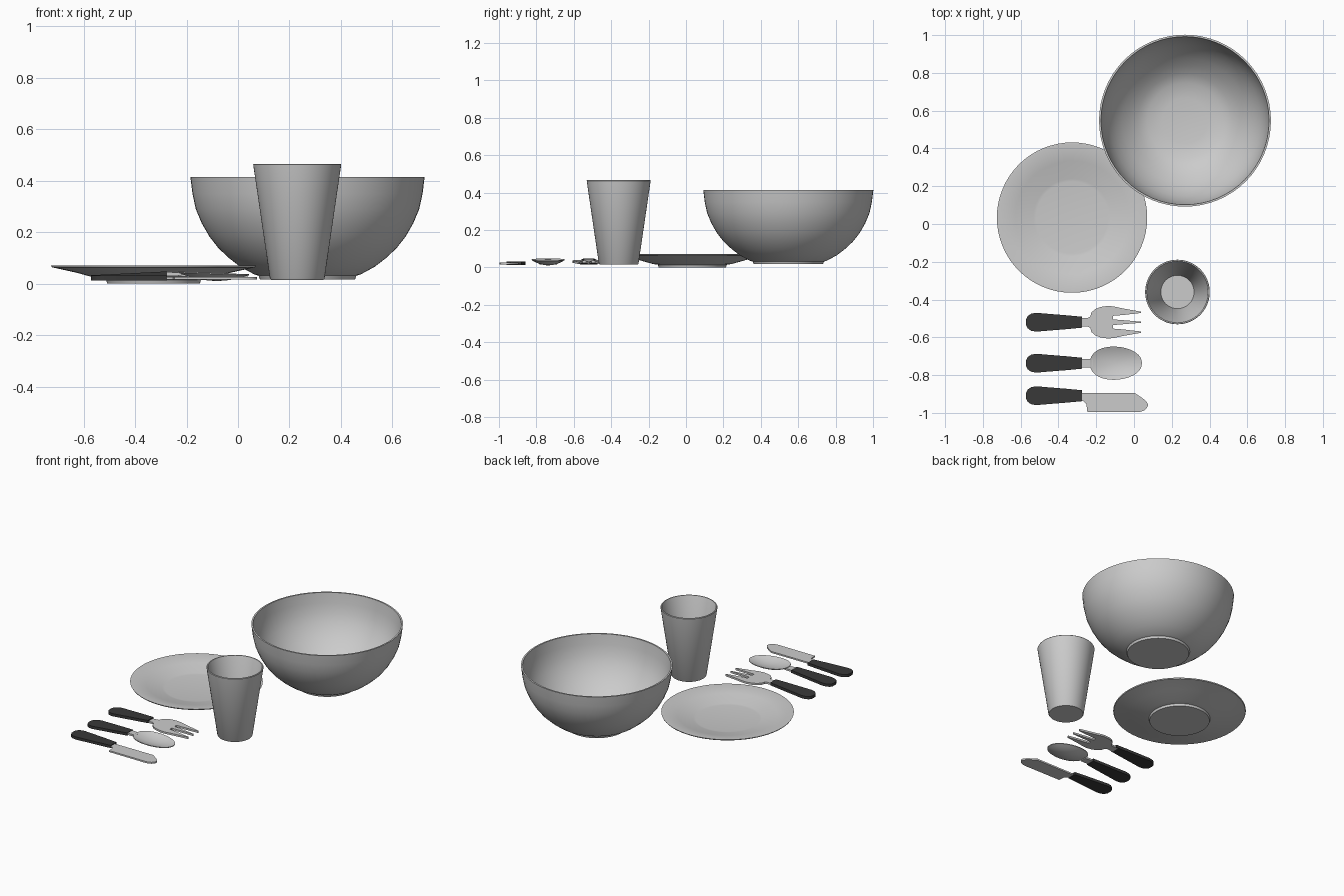
import bpy, bmesh, math

if "Cube" in bpy.data.objects:
    bpy.data.objects.remove(bpy.data.objects["Cube"])

dark = bpy.data.materials.new("dark_grip")
dark.diffuse_color = (0.04, 0.04, 0.04, 1)
dark.use_nodes = True
dark.node_tree.nodes["Principled BSDF"].inputs["Base Color"].default_value = dark.diffuse_color


def finish(bm, name, angle=35, mat=None):
    bmesh.ops.remove_doubles(bm, verts=bm.verts, dist=1e-5)
    bmesh.ops.recalc_face_normals(bm, faces=bm.faces)
    me = bpy.data.meshes.new(name)
    bm.to_mesh(me)
    bm.free()
    ob = bpy.data.objects.new(name, me)
    bpy.context.collection.objects.link(ob)
    if mat:
        me.materials.append(mat)
    bpy.ops.object.select_all(action='DESELECT')
    ob.select_set(True)
    bpy.context.view_layer.objects.active = ob
    bpy.ops.object.shade_smooth_by_angle(angle=math.radians(angle))
    return ob


def lathe(name, cx, cy, profile, n=64):
    """Spin an (r, z) outline about the vertical axis."""
    bm = bmesh.new()
    vs = [bm.verts.new((cx + r, cy, z)) for r, z in profile]
    es = [bm.edges.new(p) for p in zip(vs, vs[1:])]
    bmesh.ops.spin(bm, geom=vs + es, cent=(cx, cy, 0), axis=(0, 0, 1),
                   angle=2 * math.pi, steps=n, use_merge=True)
    return finish(bm, name)


def strip(bm, stations, z_of, thick):
    """Closed slab through stations (x, y_low, y_high), bent along z_of(x)."""
    loops = []
    for x, lo, hi in stations:
        z = z_of(x)
        loops.append([bm.verts.new(c) for c in
                      ((x, lo, z), (x, hi, z), (x, hi, z + thick), (x, lo, z + thick))])
    for a, b in zip(loops, loops[1:]):
        for i in range(4):
            j = (i + 1) % 4
            bm.faces.new((a[i], a[j], b[j], b[i]))
    bm.faces.new(loops[0])
    bm.faces.new(loops[-1][::-1])


def grip(name, cy, z_of):
    half = [(-0.571, 0.016), (-0.562, 0.033), (-0.545, 0.045), (-0.518, 0.05),
            (-0.46, 0.045), (-0.36, 0.037), (-0.275, 0.029)]
    bm = bmesh.new()
    strip(bm, [(x, cy - h, cy + h) for x, h in half], z_of, 0.018)
    return finish(bm, name, 30, dark)


def raised(x):
    """Height curve for fork and spoon: up to the neck, then down to the tip."""
    if x < -0.27:
        return 0.015 + 0.015 * (x + 0.571) / 0.30
    return 0.03 - 0.012 * (x + 0.27) / 0.31


# Bowl, plate and cup
lathe("bowl", 0.27, 0.547, [
    (0, 0.017), (0.185, 0.017), (0.19, 0.031), (0.206, 0.036), (0.26, 0.065),
    (0.303, 0.098), (0.345, 0.137), (0.381, 0.183), (0.411, 0.235), (0.434, 0.29),
    (0.447, 0.35), (0.455, 0.415), (0.445, 0.415), (0.436, 0.35), (0.422, 0.29),
    (0.399, 0.238), (0.369, 0.19), (0.333, 0.147), (0.291, 0.108), (0.25, 0.076),
    (0.2, 0.05), (0.12, 0.04), (0, 0.037)])
lathe("plate", -0.328, 0.034, [
    (0, 0.0), (0.18, 0.0), (0.184, 0.014), (0.21, 0.018), (0.3, 0.043),
    (0.395, 0.064), (0.398, 0.07), (0.39, 0.071), (0.3, 0.053), (0.205, 0.028),
    (0.19, 0.026), (0, 0.026)])
lathe("cup", 0.23, -0.36, [
    (0, 0.015), (0.102, 0.015), (0.106, 0.02), (0.171, 0.463), (0.169, 0.466),
    (0.163, 0.466), (0.161, 0.462), (0.088, 0.03), (0, 0.03)])

# Fork
fy = -0.52
grip("fork_handle", fy, raised)
bm = bmesh.new()
body = [(-0.29, 0.024), (-0.245, 0.023), (-0.232, 0.03), (-0.225, 0.052), (-0.205, 0.07),
        (-0.175, 0.081), (-0.14, 0.086), (-0.11, 0.084)]
strip(bm, [(x, fy - h, fy + h) for x, h in body], raised, 0.012)
for s in (-1, 1):
    tine = [(-0.11, 0.034, 0.084), (-0.06, 0.038, 0.073), (0.037, 0.049, 0.056)]
    strip(bm, [(x, *sorted((fy + s * a, fy + s * b))) for x, a, b in tine], raised, 0.012)
strip(bm, [(-0.11, fy - 0.015, fy + 0.015), (0.037, fy - 0.003, fy + 0.003)], raised, 0.012)
finish(bm, "fork_head")

# Spoon
sy = -0.737
grip("spoon_handle", sy, raised)
bm = bmesh.new()
strip(bm, [(-0.29, sy - 0.024, sy + 0.024), (-0.22, sy - 0.022, sy + 0.022)],
      lambda x: raised(x) + 0.004, 0.012)
finish(bm, "spoon_neck")
bm = bmesh.new()
n, rings = 40, 7


def dish(top):
    rows = []
    for k in range(rings + 1):
        t = k / rings
        row = []
        for i in range(n):
            a = 2 * math.pi * i / n
            x = -0.096 + 0.138 * t * math.cos(a) - 0.012 * t * math.sin(a) ** 2
            y = sy + 0.088 * t * math.copysign(abs(math.sin(a)) ** 0.9, math.sin(a))
            z = raised(x) + 0.019 + (0.021 if top else 0.027) * (t * t - 1)
            row.append(bm.verts.new((x, y, z - (0 if top else 0.004))))
        rows.append(row)
    return rows


upper, lower = dish(True), dish(False)
for rows in (upper, lower):
    bmesh.ops.pointmerge(bm, verts=rows[0], merge_co=rows[0][0].co)
    hub = [v for v in rows[0] if v.is_valid][0]
    for i in range(n):
        j = (i + 1) % n
        bm.faces.new((hub, rows[1][i], rows[1][j]))
        for a, b in zip(rows[1:], rows[2:]):
            bm.faces.new((a[i], b[i], b[j], a[j]))
for i in range(n):
    j = (i + 1) % n
    bm.faces.new((upper[-1][i], upper[-1][j], lower[-1][j], lower[-1][i]))
finish(bm, "spoon_bowl")

# Knife
ky = -0.909
grip("knife_handle", ky, lambda x: 0.013)
bm = bmesh.new()
blade = [(-0.29, -0.935, -0.895), (-0.27, -0.937, -0.895), (-0.252, -0.952, -0.895),
         (-0.247, -0.994, -0.895), (0.005, -0.996, -0.895), (0.035, -0.994, -0.915),
         (0.056, -0.986, -0.931), (0.068, -0.974, -0.944), (0.073, -0.963, -0.953)]
strip(bm, blade, lambda x: 0.016, 0.01)
finish(bm, "knife_blade")
